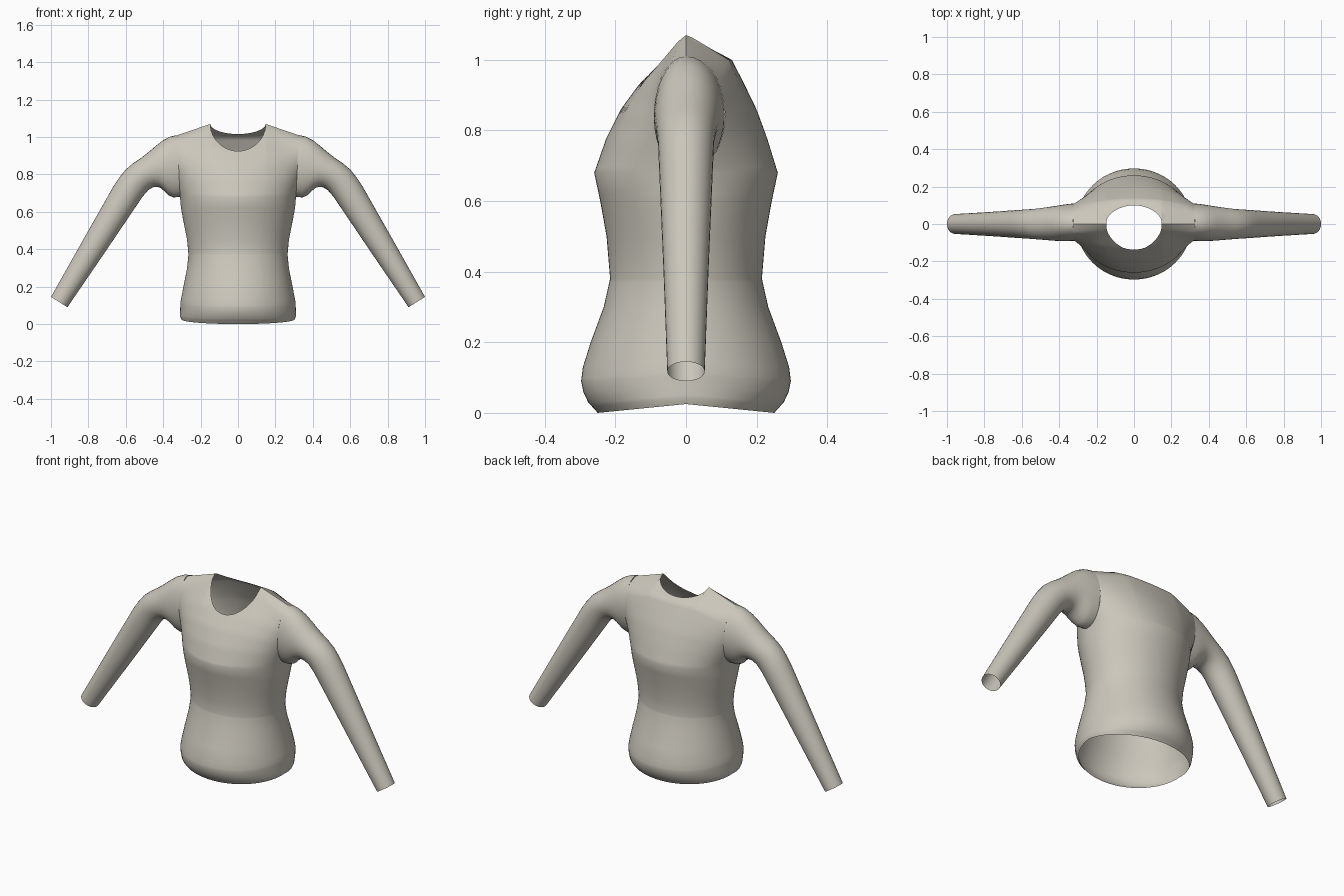
import bpy, bmesh, math

if "Cube" in bpy.data.objects:
    bpy.data.objects.remove(bpy.data.objects["Cube"])

fabric = bpy.data.materials.new("warm_grey_fabric")
fabric.use_nodes = True
COLOUR = (0.6, 0.57, 0.5, 1)
fabric.diffuse_color = COLOUR
fabric.node_tree.nodes["Principled BSDF"].inputs["Base Color"].default_value = COLOUR

CHEST, APEX = 0.68, 1.07        # chest line height, collar point height
SIDE, NECK = 0.31, 0.145        # half widths of the body and the neck hole


def sample(profile, t):
    """Linear interpolation along (position, value) pairs."""
    for (a, va), (b, vb) in zip(profile, profile[1:]):
        if t <= b:
            return va + (vb - va) * max(0, (t - a) / (b - a))
    return profile[-1][1]


def make_object(name, grids):
    """Join grids of points into one smooth open surface."""
    bm = bmesh.new()
    for grid in grids:
        rows = [[bm.verts.new(p) for p in row] for row in grid]
        for low, high in zip(rows, rows[1:]):
            for i in range(len(low) - 1):
                bm.faces.new((low[i], low[i + 1], high[i + 1], high[i]))
    bmesh.ops.remove_doubles(bm, verts=bm.verts, dist=0.0004)
    bmesh.ops.recalc_face_normals(bm, faces=bm.faces)
    mesh = bpy.data.meshes.new(name)
    bm.to_mesh(mesh)
    bm.free()
    mesh.materials.append(fabric)
    obj = bpy.data.objects.new(name, mesh)
    bpy.context.collection.objects.link(obj)
    bpy.ops.object.select_all(action='DESELECT')
    obj.select_set(True)
    bpy.context.view_layer.objects.active = obj
    bpy.ops.object.shade_smooth_by_angle(angle=math.radians(35))
    return obj


# Body profiles by height: half width, half depth
WIDTH = [(0, .303), (.02, .31), (.1, .308), (.2, .29), (.3, .272), (.37, .265),
         (.45, .272), (.55, .292), (.62, .305), (.68, .31)]
DEPTH = [(0, .25), (.03, .277), (.06, .291), (.09, .297), (.13, .292), (.2, .27),
         (.3, .233), (.38, .215), (.5, .225), (.6, .243), (.68, .26)]
# Depth above the chest, from chest line (0) to shoulder seam (1)
FRONT = [(0, .26), (.25, .226), (.46, .185), (.66, .128), (.82, .065), (.9, .035), (1, 0)]
BACK = [(0, .26), (.25, .23), (.46, .2), (.66, .162), (.82, .13), (1, 0)]
ARM_FRONT, ARM_BACK = 0.09, 0.11

# Columns across the body, dense at the neck edge and at the sides
half = [NECK * math.sin(math.pi / 2 * i / 12) for i in range(13)]
start = math.asin(NECK / SIDE)
half += [SIDE * math.sin(start + (math.pi / 2 - start) * i / 14) for i in range(1, 15)]
columns = [-c for c in reversed(half[1:])] + half


def lower_point(c, z, way):
    u = c / SIDE
    y = sample(DEPTH, z) * math.sqrt(max(0, 1 - u * u))
    lift = 0.025 * max(0, 1 - y / 0.25) * max(0, 1 - z / 0.3)
    return (u * sample(WIDTH, z), way * y, z + lift)


def upper_point(c, step, way):
    """step runs from the chest line (0) to the neckline or shoulder seam (1)."""
    a = abs(c)
    u2 = min(1, (c / SIDE) ** 2)
    roof = APEX - 0.364 * max(0, a - NECK)
    top = 1
    if a < NECK:
        bow = math.sqrt(1 - (a / NECK) ** 2)
        drop = 0.145 * bow if way < 0 else 0.054 * bow
        top = (APEX - drop - CHEST) / (APEX - CHEST)
    if way < 0:
        q = top * step
    else:                        # keep the flat collar slope crisp on the back
        q = .82 * step / .85 if step <= .85 else .82 + (top - .82) * (step - .85) / .15
    deep = sample(FRONT if way < 0 else BACK, q)
    arm = (ARM_FRONT if way < 0 else ARM_BACK) * 2 * math.sqrt(max(0, q * (1 - q)))
    y = math.sqrt(deep ** 2 * (1 - u2) + arm ** 2 * u2)
    x = c + math.copysign(0.015 * q * u2, c)
    return (x, way * y, CHEST + q * (roof - CHEST))


# Shirt body: front and back panels sharing side seams and shoulder seams
heights = sorted({z for z, _ in WIDTH + DEPTH})
steps = [i / 20 for i in range(1, 21)]
panels = []
for way in (-1, 1):
    panel = [[lower_point(c, z, way) for c in columns] for z in heights]
    panel += [[upper_point(c, s, way) for c in columns] for s in steps]
    panels.append(panel)
make_object("shirt_body", panels)

# Sleeve stations: upper x, z, lower x, z, front depth, back depth
STATIONS = [
    (.325, 1.01, .31, .68, ARM_FRONT, ARM_BACK),
    (.36, 1.003, .345, .677, .091, .107),
    (.40, .983, .372, .688, .091, .102),
    (.44, .952, .393, .71, .09, .097),
    (.48, .918, .413, .727, .088, .092),
    (.52, .887, .433, .734, .085, .088),
    (.56, .86, .455, .731, .083, .084),
    (.60, .827, .48, .716, .08, .08),
    (.635, .783, .508, .684, .078, .078),
    (.665, .738, .54, .637, .076, .076),
    (.83, .447, .72, .371, .064, .064),
    (1.0, .145, .912, .09, .053, .053),
]

# Sleeves: open tubes from the armhole to the cuff
for name, side in (("left_sleeve", 1), ("right_sleeve", -1)):
    tube = []
    for ux, uz, lx, lz, front, back in STATIONS:
        ring = []
        for i in range(33):
            angle = 2 * math.pi * i / 32
            q = (1 + math.cos(angle)) / 2
            across = math.sin(angle)
            y = across * (back if across > 0 else front)
            ring.append((side * (lx + (ux - lx) * q), y, lz + (uz - lz) * q))
        tube.append(ring)
    make_object(name, [tube])
